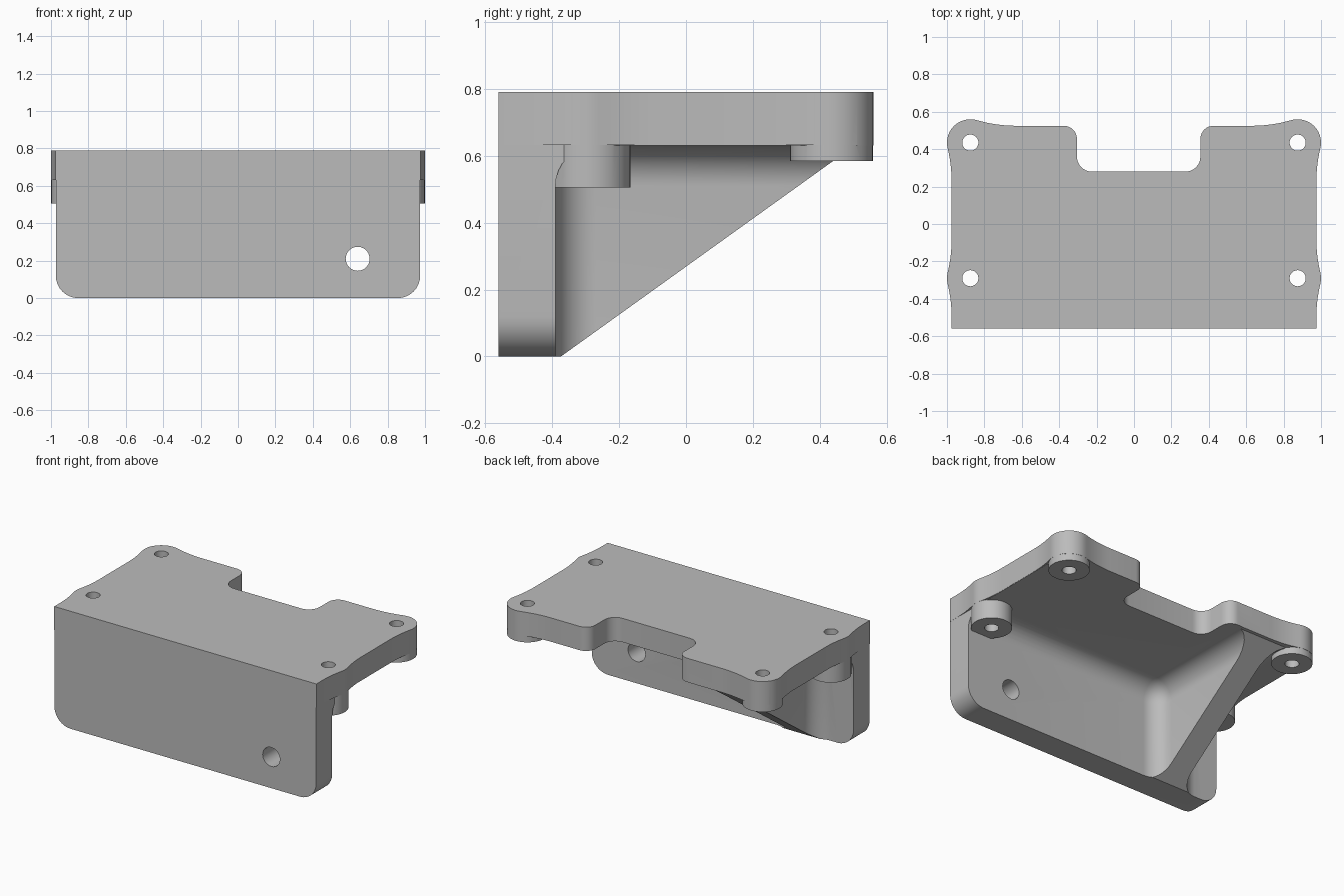
import bpy, bmesh
from math import sin, cos, radians, degrees, sqrt, asin
from mathutils import Vector

if "Cube" in bpy.data.objects:
    bpy.data.objects.remove(bpy.data.objects["Cube"])

# Main sizes
FRONT, TOP, SIDE, BACK = -0.56, 0.79, 0.975, 0.525
UNDER, WALL = 0.63, -0.39                # plate underside, wall inner face
EAR_X, EAR_R, BLEND = 0.875, 0.125, 0.76
FRONT_EAR, BACK_EAR = -0.29, 0.435
FILLET = 0.12

grey = bpy.data.materials.new("plain_grey")
grey.use_nodes = True
grey.diffuse_color = (0.5, 0.5, 0.5, 1)
grey.node_tree.nodes["Principled BSDF"].inputs["Base Color"].default_value = (0.5, 0.5, 0.5, 1)


def make_object(name, bm):
    bmesh.ops.recalc_face_normals(bm, faces=bm.faces[:])
    mesh = bpy.data.meshes.new(name)
    bm.to_mesh(mesh)
    bm.free()
    mesh.materials.append(grey)
    ob = bpy.data.objects.new(name, mesh)
    bpy.context.collection.objects.link(ob)
    return ob


def prism(name, points, axis, low, high):
    """Extrude a flat outline along x, y or z."""
    place = {"x": lambda a, b: (low, a, b),
             "y": lambda a, b: (a, low, b),
             "z": lambda a, b: (a, b, low)}[axis]
    bm = bmesh.new()
    face = bm.faces.new([bm.verts.new(place(a, b)) for a, b in points])
    new = bmesh.ops.extrude_face_region(bm, geom=[face])["geom"]
    shift = Vector([(high - low) * (axis == k) for k in "xyz"])
    bmesh.ops.translate(bm, vec=shift, verts=[v for v in new if isinstance(v, bmesh.types.BMVert)])
    return make_object(name, bm)


def arc(cx, cy, r, start, end, n=8):
    angles = [radians(start + (end - start) * i / n) for i in range(n + 1)]
    return [(cx + r * cos(a), cy + r * sin(a)) for a in angles]


def disc(cx, cy, r):
    return arc(cx, cy, r, 0, 360, 40)[:-1]


def rounded_box(name, low, high):
    """Box with all edges rounded, used to hollow out filleted pockets."""
    bm = bmesh.new()
    bmesh.ops.create_cube(bm, size=1)
    for v in bm.verts:
        v.co = [low[i] if v.co[i] < 0 else high[i] for i in range(3)]
    bmesh.ops.bevel(bm, geom=bm.edges[:], offset=FILLET, segments=8,
                    profile=0.5, affect="EDGES")
    return make_object(name, bm)


def combine(target, tool, operation):
    mod = target.modifiers.new(operation, "BOOLEAN")
    mod.operation, mod.object, mod.solver = operation, tool, "EXACT"
    bpy.context.view_layer.objects.active = target
    bpy.ops.object.modifier_apply(modifier=mod.name)
    bpy.data.objects.remove(tool)


# Plate outline: rounded ears flowing into straight edges
side_rise = EAR_X + EAR_R - SIDE
side_off = sqrt(side_rise * (2 * (BLEND + EAR_R) - side_rise))
side_ang = degrees(asin(side_off / (BLEND + EAR_R)))
back_rise = BACK_EAR + EAR_R - BACK
back_off = sqrt(back_rise * (2 * (BLEND + EAR_R) - back_rise))
back_ang = degrees(asin(back_off / (BLEND + EAR_R)))

half = [(SIDE, FRONT)]
half += arc(SIDE + BLEND, FRONT_EAR - side_off, BLEND, 180, 180 - side_ang)
half += arc(EAR_X, FRONT_EAR, EAR_R, -side_ang, side_ang, 4)[1:-1]
half += arc(SIDE + BLEND, FRONT_EAR + side_off, BLEND, 180 + side_ang, 180)
half += arc(SIDE + BLEND, BACK_EAR - side_off, BLEND, 180, 180 - side_ang)
half += arc(EAR_X, BACK_EAR, EAR_R, -side_ang, 90 + back_ang, 14)[1:-1]
half += arc(EAR_X - back_off, BACK + BLEND, BLEND, back_ang - 90, -90)

# Off-centre notch in the back edge
right, left, floor, outer, inner = 0.355, -0.305, 0.28, 0.07, 0.08
notch = arc(right + outer, BACK - outer, outer, 90, 180)
notch += arc(right - inner, floor + inner, inner, 0, -90)
notch += arc(left + inner, floor + inner, inner, 270, 180)
notch += arc(left - outer, BACK - outer, outer, 0, 90)

outline = half + notch + [(-x, y) for x, y in reversed(half)]
bracket = prism("mounting_bracket", outline, "z", -0.2, TOP)

# Side profile: wall, sloped gusset line and plate
profile = [(-0.7, -0.1), (-0.374, -0.1), (-0.374, 0), (0.502, UNDER - 0.001),
           (0.8, UNDER - 0.001), (0.8, 0.9), (-0.7, 0.9)]
combine(bracket, prism("side_profile", profile, "x", -1.2, 1.2), "INTERSECT")

# Front profile: wall with rounded lower corners, wider at plate level
edge, step = SIDE - 0.001, UNDER + 0.002
front = arc(edge - FILLET, FILLET, FILLET, -90, 0)
front += [(edge, step), (1.2, step), (1.2, 0.95)]
front += [(-x, z) for x, z in reversed(front)]
combine(bracket, prism("front_profile", front, "y", -0.9, 0.9), "INTERSECT")

# Filleted pockets on both sides of the gusset
for name, x0, x1 in (("large_pocket", -0.52, 1.5), ("small_pocket", -1.5, -0.68)):
    combine(bracket, rounded_box(name, (x0, WALL, -1), (x1, 1.5, UNDER)), "DIFFERENCE")

# Screw bosses under the ears, then their through holes
ears = [(s * EAR_X, y, z) for s in (-1, 1)
        for y, z in ((FRONT_EAR, 0.505), (BACK_EAR, 0.585))]
for x, y, z in ears:
    combine(bracket, prism("boss", disc(x, y, EAR_R - 0.001), "z", z, 0.7), "UNION")
for x, y, z in ears:
    combine(bracket, prism("screw_hole", disc(x, y, 0.043), "z", 0.3, 1), "DIFFERENCE")

# Cable hole through the wall
combine(bracket, prism("wall_hole", disc(0.64, 0.21, 0.064), "y", -0.8, -0.2), "DIFFERENCE")

# Smooth curves, sharp edges
bpy.ops.object.select_all(action="DESELECT")
bracket.select_set(True)
bpy.context.view_layer.objects.active = bracket
bpy.ops.object.shade_smooth_by_angle(angle=radians(30))
